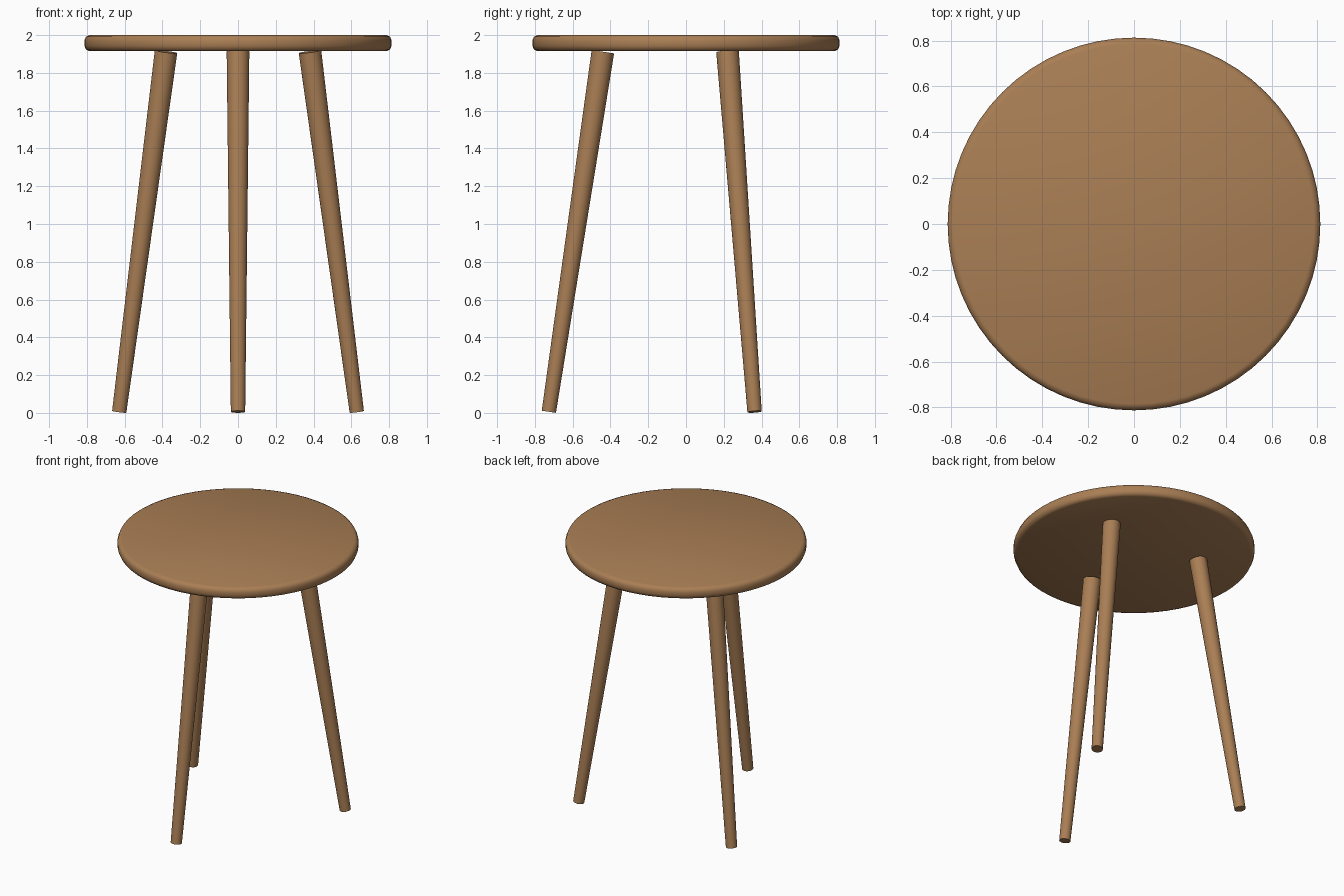
import bpy, bmesh
from math import radians, sin, cos
from mathutils import Vector

if "Cube" in bpy.data.objects:
    bpy.data.objects.remove(bpy.data.objects["Cube"], do_unlink=True)

wood = bpy.data.materials.new("warm wood")
wood.use_nodes = True
colour = (0.40, 0.21, 0.09, 1)
wood.diffuse_color = colour
wood.node_tree.nodes["Principled BSDF"].inputs["Base Color"].default_value = colour


def finish(obj, name, angle):
    obj.name = name
    obj.data.materials.append(wood)
    bpy.ops.object.shade_smooth_by_angle(angle=radians(angle))


# Round top with softened rims
bpy.ops.mesh.primitive_cylinder_add(vertices=64, radius=0.813, depth=0.085,
                                    location=(0, 0, 1.9575))
top = bpy.context.object
bm = bmesh.new()
bm.from_mesh(top.data)
rims = [e for e in bm.edges if abs(e.verts[0].co.z - e.verts[1].co.z) < 0.001]
bmesh.ops.bevel(bm, geom=rims, offset=0.028, segments=2, profile=0.5, affect='EDGES')
bm.to_mesh(top.data)
bm.free()
finish(top, "table_top", 50)

# Three tapered legs splayed outward, evenly spaced around the centre
for name, angle in (("front_leg", -90), ("back_left_leg", 30), ("back_right_leg", 150)):
    out = Vector((cos(radians(angle)), sin(radians(angle)), 0))
    foot = out * 0.726 + Vector((0, 0, 0.006))
    head = out * 0.44 + Vector((0, 0, 1.912))
    axis = head - foot
    bpy.ops.mesh.primitive_cone_add(vertices=32, radius1=0.038, radius2=0.06,
                                    depth=axis.length, location=(foot + head) / 2)
    leg = bpy.context.object
    leg.rotation_euler = axis.to_track_quat('Z', 'Y').to_euler()
    finish(leg, name, 40)
